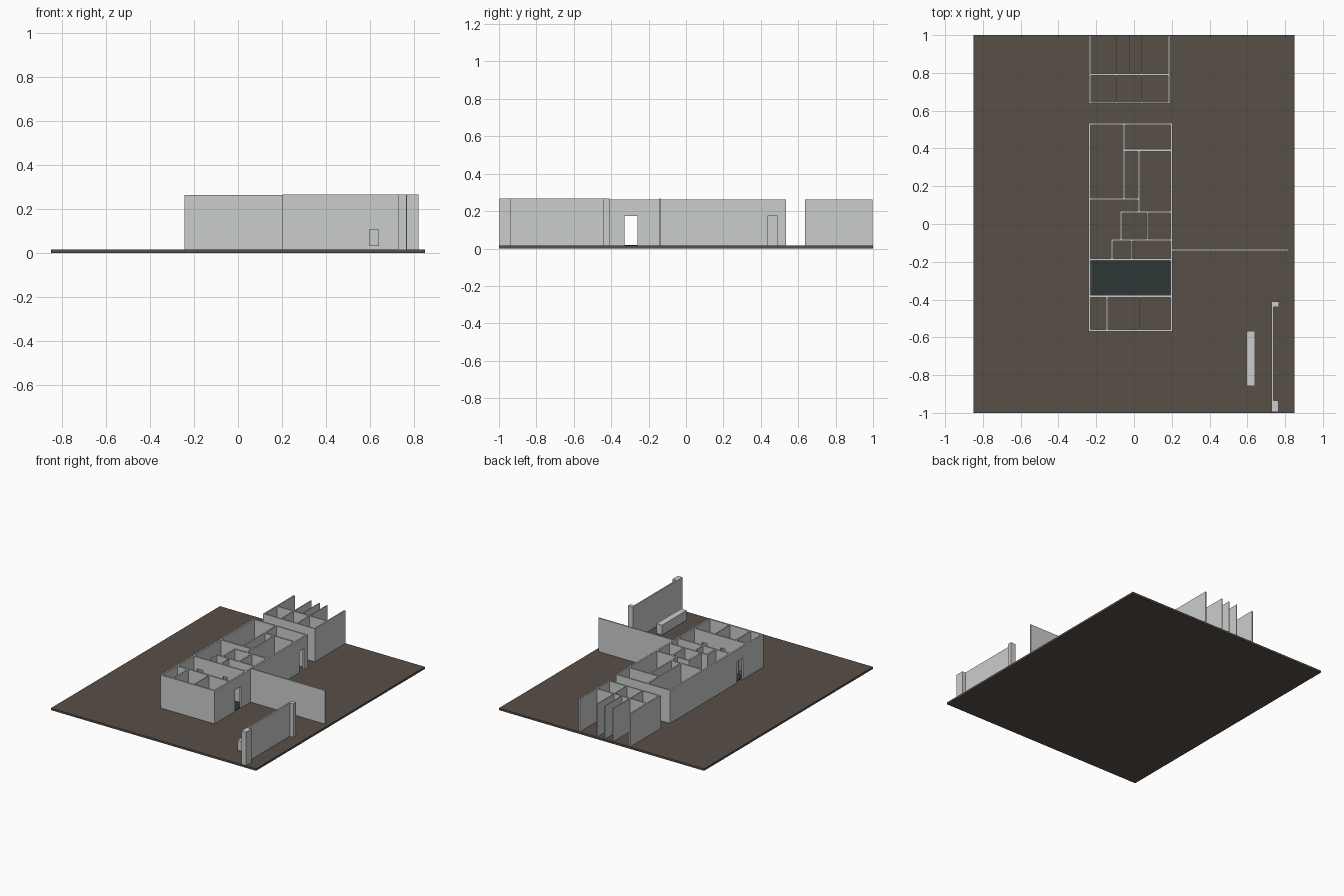
import bpy, bmesh

if "Cube" in bpy.data.objects:
    bpy.data.objects.remove(bpy.data.objects["Cube"])


def material(name, rgb):
    m = bpy.data.materials.new(name)
    m.diffuse_color = (*rgb, 1)
    m.use_nodes = True
    m.node_tree.nodes["Principled BSDF"].inputs["Base Color"].default_value = m.diffuse_color
    return m


PLASTER = material("pale_grey_plaster", (0.60, 0.61, 0.61))
EARTH = material("brown_earth", (0.098, 0.080, 0.064))
DARK = material("dark_slate_floor", (0.026, 0.038, 0.037))

Z0, Z1, DOOR = 0.015, 0.262, 0.175


def boxes(name, items, mat):
    """One object from boxes given as (x0, x1, y0, y1, z0, z1)."""
    bm = bmesh.new()
    for x0, x1, y0, y1, z0, z1 in items:
        vs = bmesh.ops.create_cube(bm, size=1)["verts"]
        for v in vs:
            v.co = (x1 if v.co.x > 0 else x0, y1 if v.co.y > 0 else y0,
                    z1 if v.co.z > 0 else z0)
    me = bpy.data.meshes.new(name)
    bm.to_mesh(me)
    bm.free()
    me.materials.append(mat)
    ob = bpy.data.objects.new(name, me)
    bpy.context.collection.objects.link(ob)


def wall(name, axis, at, a, b, doors=(), t=0.012):
    """Wall along an axis from a to b, centred on 'at', with door openings."""
    spans, pos = [], a
    for d0, d1 in doors:
        spans += [(pos, d0, Z0), (d0, d1, DOOR)]
        pos = d1
    spans.append((pos, b, Z0))
    lo, hi = at - t / 2, at + t / 2
    boxes(name, [(s, e, lo, hi, z, Z1) if axis == "x" else (lo, hi, s, e, z, Z1)
                 for s, e, z in spans], PLASTER)


# site
boxes("ground_slab", [(-0.85, 0.85, -1, 1, 0, Z0)], EARTH)
boxes("hall_floor", [(-0.225, 0.198, -0.38, -0.195, Z0, 0.019)], DARK)

# main house: outer walls
wall("house_left_wall", "y", -0.236, -0.57, 0.535, [(-0.33, -0.26)])
wall("house_right_wall", "y", 0.199, -0.57, 0.535, [(-0.33, -0.26), (0.435, 0.49)])
wall("house_front_wall", "x", -0.564, -0.23, 0.193)
wall("house_back_wall", "x", 0.529, -0.23, 0.193)

# main house: cross walls
L, R = -0.23, 0.193
for i, (y, a, b, doors) in enumerate([
        (0.390, -0.052, R, []),
        (0.132, L, 0.032, []),
        (0.064, -0.073, R, []),
        (-0.085, -0.122, R, []),
        (-0.188, L, R, [(-0.205, -0.155), (0.01, 0.05)]),
        (-0.383, L, R, [(-0.205, -0.165), (-0.06, -0.02), (0.09, 0.13)])]):
    wall(f"house_cross_wall_{i}", "x", y, a, b, doors)

# main house: lengthwise partitions
for i, (x, a, b, t) in enumerate([
        (-0.052, 0.138, 0.523, 0.010),
        (0.027, 0.070, 0.384, 0.010),
        (-0.069, -0.079, 0.058, 0.010),
        (0.070, -0.079, 0.058, 0.010),
        (-0.117, -0.182, -0.091, 0.010),
        (-0.012, -0.182, -0.091, 0.006),
        (-0.143, -0.558, -0.389, 0.010),
        (0.030, -0.558, -0.389, 0.006)]):
    wall(f"house_partition_{i}", "y", x, a, b, t=t)

# rear building, open at the back
wall("rear_left_wall", "y", -0.232, 0.637, 0.997, t=0.010)
wall("rear_right_wall", "y", 0.186, 0.637, 0.997, t=0.010)
wall("rear_front_wall", "x", 0.642, -0.227, 0.181, t=0.010)
wall("rear_cross_wall", "x", 0.792, -0.227, 0.181, t=0.010)
for i, (x, a) in enumerate([(-0.092, 0.647), (-0.023, 0.797), (0.040, 0.647)]):
    wall(f"rear_partition_{i}", "y", x, a, 0.997, t=0.006)

# yard: side wall, boundary wall with end piers, long block
boxes("side_yard_wall", [(0.205, 0.82, -0.143, -0.133, Z0, 0.266)], PLASTER)
boxes("boundary_wall", [(0.727, 0.738, -0.935, -0.44, Z0, 0.266)], PLASTER)
boxes("boundary_piers", [(0.727, 0.767, -0.44, -0.41, Z0, 0.266),
                         (0.727, 0.765, -0.996, -0.935, Z0, 0.266)], PLASTER)
boxes("long_block", [(0.595, 0.641, -0.858, -0.567, 0.032, 0.106)], PLASTER)
